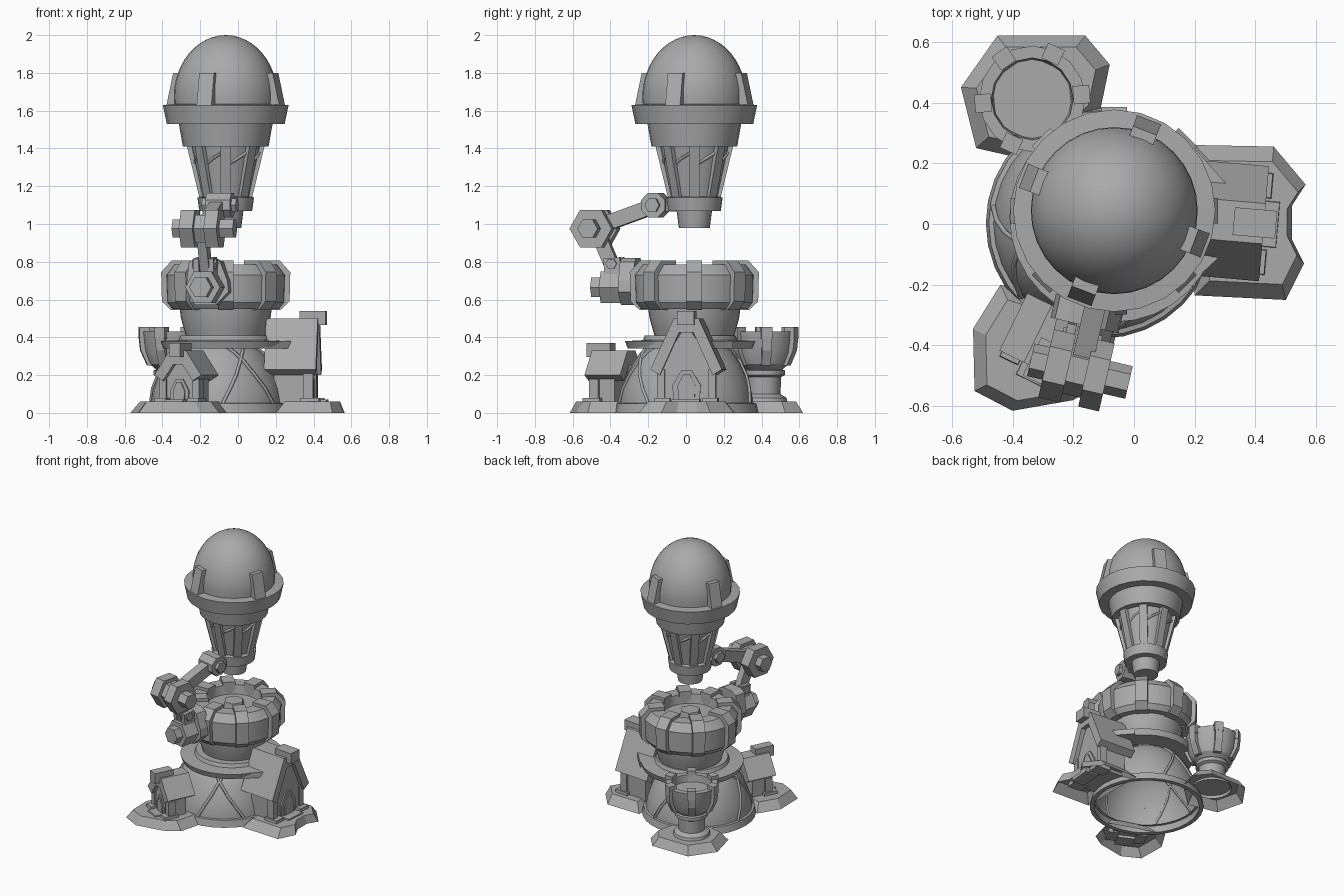
import bpy, bmesh
from math import sin, cos, pi, radians
from mathutils import Matrix, Vector

cube = bpy.data.objects.get("Cube")
if cube:
    bpy.data.objects.remove(cube)

stone = bpy.data.materials.new("stone_grey")
stone.use_nodes = True
grey = (0.4, 0.4, 0.4, 1)
stone.diffuse_color = grey
stone.node_tree.nodes["Principled BSDF"].inputs["Base Color"].default_value = grey

AXIS = Matrix.Translation((-0.065, 0.044, 0))
HILL = Matrix.Translation((-0.108, 0.003, 0))


def rot(deg, axis="Z"):
    return Matrix.Rotation(radians(deg), 4, axis)


def finish(name, bm, matrix, smooth=0):
    bmesh.ops.remove_doubles(bm, verts=bm.verts, dist=1e-5)
    bmesh.ops.recalc_face_normals(bm, faces=bm.faces)
    bm.transform(matrix)
    me = bpy.data.meshes.new(name)
    bm.to_mesh(me)
    bm.free()
    me.materials.append(stone)
    if smooth:
        me.shade_smooth()
        me.set_sharp_from_angle(angle=radians(smooth))
    ob = bpy.data.objects.new(name, me)
    bpy.context.collection.objects.link(ob)
    return ob


def lathe(name, profile, matrix=AXIS, segs=24, smooth=35):
    bm = bmesh.new()
    rings = [[bm.verts.new((r * cos(2 * pi * i / segs), r * sin(2 * pi * i / segs), z))
              for i in range(segs)] if r > 0 else [bm.verts.new((0, 0, z))] for r, z in profile]
    for a, b in zip(rings, rings[1:]):
        for i in range(segs):
            j = (i + 1) % segs
            quad = [a[i % len(a)], a[j % len(a)], b[j % len(b)], b[i % len(b)]]
            bm.faces.new(list(dict.fromkeys(quad)))
    return finish(name, bm, matrix, smooth)


def prism(name, pts, low, high, matrix=AXIS, taper=1.0, open_bottom=False):
    """Extrude a 2D outline along local z, optionally tapered toward its centre."""
    bm = bmesh.new()
    mid = sum((Vector(p) for p in pts), Vector((0, 0))) / len(pts)
    top = [mid + (Vector(p) - mid) * taper for p in pts]
    a = [bm.verts.new((p[0], p[1], low)) for p in pts]
    b = [bm.verts.new((p[0], p[1], high)) for p in top]
    n = len(pts)
    for i in range(n):
        bm.faces.new((a[i], a[(i + 1) % n], b[(i + 1) % n], b[i]))
    bm.faces.new(b)
    if not open_bottom:
        bm.faces.new(a)
    return finish(name, bm, matrix)


def box(name, x, y, z, matrix=AXIS, taper=1.0):
    return prism(name, [(x[0], y[0]), (x[1], y[0]), (x[1], y[1]), (x[0], y[1])], *z, matrix, taper)


def ngon(n, r, turn=0):
    return [(r * cos(2 * pi * i / n + turn), r * sin(2 * pi * i / n + turn)) for i in range(n)]


def strip(name, points, thick, matrix=AXIS):
    """Thin raised vine following (angle, radius, height) points."""
    cu = bpy.data.curves.new(name, "CURVE")
    cu.dimensions = "3D"
    cu.bevel_depth = thick
    cu.bevel_resolution = 0
    cu.use_fill_caps = True
    sp = cu.splines.new("POLY")
    sp.points.add(len(points) - 1)
    for p, (a, r, z) in zip(sp.points, points):
        p.co = (r * cos(a), r * sin(a), z, 1)
    cu.materials.append(stone)
    ob = bpy.data.objects.new(name, cu)
    ob.matrix_world = matrix
    bpy.context.collection.objects.link(ob)


# Local frame whose outline lies in (sideways, up) and extrudes outward
FACING = Matrix(((0, 0, 1, 0), (1, 0, 0, 0), (0, 1, 0, 0), (0, 0, 0, 1)))

# Domed hill, left open underneath, with its low rim and ledge
slope = [(0.355, 0.05), (0.34, 0.13), (0.315, 0.2), (0.28, 0.27), (0.245, 0.32), (0.215, 0.35)]
lathe("hill", [(0.355, 0)] + slope + [(0, 0.36)], HILL, 32)
lathe("hill_rim", [(0.35, 0), (0.38, 0), (0.37, 0.05), (0.34, 0.055)], HILL, 32)
LEDGE = Matrix.Translation((-0.065, 0.022, 0))
lathe("hill_ledge", [(0.2, 0.34), (0.33, 0.34), (0.345, 0.38), (0.25, 0.385), (0.24, 0.41), (0.18, 0.41)],
      LEDGE, 32)
for name, tip in (("front", [(0.28, -0.11), (0.14, -0.24), (0.1, -0.1)]),
                  ("back", [(0.31, 0.125), (0.2, 0.25), (0.1, 0.1)])):
    prism("ledge_tip_" + name, tip, 0.34, 0.38, Matrix())
for k in range(7):
    start = 2 * pi * k / 7 + 0.3
    bend = 0.12 if k % 2 else -0.15
    strip("hill_vine", [(start + bend * i, r + 0.003, z) for i, (r, z) in enumerate(slope)], 0.01, HILL)

# Bowl and crown with ribs
lathe("bowl", [(0.205, 0.39), (0.22, 0.44), (0.237, 0.5), (0.245, 0.56)], segs=32)
lathe("crown", [(0.2, 0.55), (0.285, 0.55), (0.312, 0.585), (0.317, 0.73), (0.275, 0.785),
                (0.19, 0.785), (0.18, 0.72), (0, 0.72)], segs=32, smooth=25)
RIB = [(0.18, 0.72), (0.18, 0.808), (0.285, 0.808), (0.342, 0.745), (0.338, 0.59), (0.29, 0.545), (0.22, 0.545)]
SIDE = rot(90, "X")
for k in range(8):
    prism("crown_rib", RIB, -0.042, 0.042, AXIS @ rot(45 * k) @ SIDE)
prism("crown_pedestal", ngon(6, 0.08), 0.7, 0.76, taper=0.85)

# Balloon: dome, rim, collar, basket cone and nozzle
dome = [(0.275 * cos(t * pi / 24), 1.67 + 0.33 * sin(t * pi / 24)) for t in range(12)]
lathe("dome", [(0.27, 1.6)] + dome + [(0, 2.0)], segs=32, smooth=60)
lathe("balloon_rim", [(0.24, 1.53), (0.312, 1.53), (0.333, 1.63), (0.265, 1.635)])
lathe("balloon_collar", [(0.18, 1.41), (0.227, 1.41), (0.249, 1.535), (0.2, 1.54)])
lathe("basket_cone", [(0.12, 1.12), (0.185, 1.42)])
lathe("nozzle_collar", [(0.09, 1.07), (0.14, 1.07), (0.15, 1.14), (0.11, 1.15)])
lathe("nozzle", [(0, 0.98), (0.082, 0.98), (0.095, 1.08)])
for k in range(4):
    prism("dome_clip", [(0.24, 1.62), (0.322, 1.62), (0.282, 1.8), (0.24, 1.8)],
          -0.042, 0.042, AXIS @ rot(90 * k - 21) @ SIDE)
for k in range(8):
    prism("cone_rib", [(0.1, 1.13), (0.137, 1.13), (0.205, 1.41), (0.16, 1.41)],
          -0.027, 0.027, AXIS @ rot(45 * k) @ SIDE)
    a = 2 * pi * k / 8
    strip("cone_strap", [(a, 0.16, 1.31), (a + 0.4, 0.172, 1.35), (a + 0.78, 0.185, 1.39)], 0.009)

# Rocky slabs, open underneath
slabs = {
    "large_house_slab": [(0.2, 0.26), (0.46, 0.255), (0.565, 0.13), (0.52, 0.06),
                         (0.52, -0.05), (0.56, -0.13), (0.5, -0.25), (0.2, -0.235)],
    "small_house_slab": [(-0.44, -0.2), (-0.53, -0.345), (-0.525, -0.55), (-0.4, -0.615),
                         (-0.2, -0.58), (-0.1, -0.52), (-0.05, -0.33)],
    "tower_slab": [(-0.45, 0.62), (-0.16, 0.62), (-0.08, 0.525), (-0.11, 0.38),
                   (-0.3, 0.2), (-0.52, 0.25), (-0.57, 0.45)],
}
for name, pts in slabs.items():
    prism(name, pts, 0, 0.06, Matrix(), 0.8, True)


def house(label, angle, back, front, half, wall, eave, apex):
    """Gabled house: back and front are distances from the axis, eave and apex are heights."""
    turn = AXIS @ rot(angle)
    face = turn @ FACING
    w = half * 0.74
    prism(label + "_walls", [(-w, 0.04), (w, 0.04), (w, wall), (0, apex - 0.03), (-w, wall)],
          back + 0.05, front - 0.03, face)
    t = 0.075
    prism(label + "_roof", [(-half, eave), (-half * 0.35, apex), (half * 0.35, apex), (half, eave),
                            (half - 0.05, eave - 0.03), (half * 0.2, apex - t),
                            (-half * 0.2, apex - t), (-half + 0.05, eave - 0.03)], back, front, face)
    b = half * 0.24
    box(label + "_ridge_beam", (front - 0.1, front + 0.04), (-b, b), (apex - 0.035, apex + 0.04), turn)
    d = half * 0.36
    top = wall * 0.9
    for n, grow, out in (("_door_frame", 1, 0.0), ("_door", 0.62, 0.008)):
        g = d * grow
        prism(label + n, [(-g, 0.05), (g, 0.05), (g * 1.1, top * 0.65), (g * 0.4, top * (0.75 + 0.25 * grow)),
                          (-g * 0.4, top * (0.75 + 0.25 * grow)), (-g * 1.1, top * 0.65)],
              front - 0.05, front - 0.02 + out, face)
    for s in (-1, 1):
        y = sorted((s * (w - 0.025), s * (w + 0.015)))
        box(label + "_corner_post", (front - 0.07, front - 0.018), y, (0.04, wall - 0.02), turn)
        box(label + "_footing", (front - 0.09, front + 0.02), sorted((s * d * 1.2, s * (w + 0.03))),
            (0.03, 0.08), turn, 0.9)
    box(label + "_doorstep", (front - 0.05, front + 0.05), (-d * 1.2, d * 1.2), (0.02, 0.07), turn, 0.9)


house("large_house", -5, 0.22, 0.495, 0.19, 0.25, 0.23, 0.5)
house("small_house", -116, 0.37, 0.58, 0.138, 0.2, 0.2, 0.33)

# Watch tower
TOWER = Matrix.Translation((-0.335, 0.412, 0))
lathe("tower", [(0.13, 0.04), (0.12, 0.08), (0.088, 0.1), (0.092, 0.19), (0.112, 0.2), (0.112, 0.225),
                (0.098, 0.23), (0.135, 0.26), (0.16, 0.32), (0.175, 0.43),
                (0.135, 0.43), (0.13, 0.38), (0, 0.38)], TOWER, 16, 25)
for k in range(6):
    spoke = TOWER @ rot(60 * k + 5)
    box("tower_merlon", (0.135, 0.19), (-0.03, 0.03), (0.39, 0.455), spoke)
    prism("tower_bracket", [(0.1, 0.25), (0.145, 0.25), (0.182, 0.33), (0.19, 0.4), (0.13, 0.4)],
          -0.025, 0.025, spoke @ SIDE)

# Jointed arm: built along y, then swung about its elbow
SWING = Matrix.Translation((-0.175, -0.475, 0)) @ rot(-13) @ Matrix.Translation((0.175, 0.49, 0))


def bar(name, pts, x0, x1):
    return prism(name, pts, x0, x1, SWING @ FACING)


def hub(name, y, z, r, x0, x1, n=6):
    bar(name, [(y + a, z + b) for a, b in ngon(n, r, pi / n if n == 8 else 0)], x0, x1)


def link(name, p, q, width, x0, x1):
    p, q = Vector(p), Vector(q)
    side = (q - p).orthogonal().normalized() * width / 2
    bar(name, [p + side, q + side, q - side, p - side], x0, x1)


FRONTAL = SWING @ Matrix.Translation((-0.195, 0, 0)) @ rot(90, "X")
prism("arm_mount", [(-0.1, 0.8), (-0.115, 0.66), (-0.065, 0.57), (0.045, 0.57), (0.115, 0.64),
                    (0.11, 0.7), (0.07, 0.8), (0.03, 0.82), (-0.06, 0.82)], 0.27, 0.35, FRONTAL)
prism("arm_mount_block", [(a, 0.665 + b) for a, b in ngon(6, 0.095)], 0.3, 0.46, FRONTAL)
prism("arm_mount_bolt", [(a, 0.665 + b) for a, b in ngon(6, 0.06)], 0.45, 0.515, FRONTAL)
for x in (-0.25, -0.17):
    link("mount_fork", (-0.385, 0.66), (-0.4, 0.82), 0.09, x, x + 0.03)
hub("lower_pivot", -0.4, 0.79, 0.03, -0.26, -0.13)
link("lower_link", (-0.39, 0.74), (-0.49, 0.97), 0.075, -0.215, -0.165)
hub("elbow_right", -0.5, 0.975, 0.115, -0.29, -0.215)
hub("elbow_left", -0.5, 0.975, 0.115, -0.155, -0.085)
hub("elbow_core", -0.5, 0.975, 0.085, -0.22, -0.15)
hub("elbow_axle", -0.5, 0.975, 0.055, -0.342, -0.01)
link("upper_link", (-0.47, 0.99), (-0.16, 1.1), 0.08, -0.21, -0.14)
hub("wrist", -0.165, 1.1, 0.07, -0.235, -0.1, 8)
hub("wrist_axle", -0.165, 1.1, 0.04, -0.26, -0.075)
link("wrist_link", (-0.16, 1.1), (-0.06, 1.1), 0.07, -0.2, -0.13)
